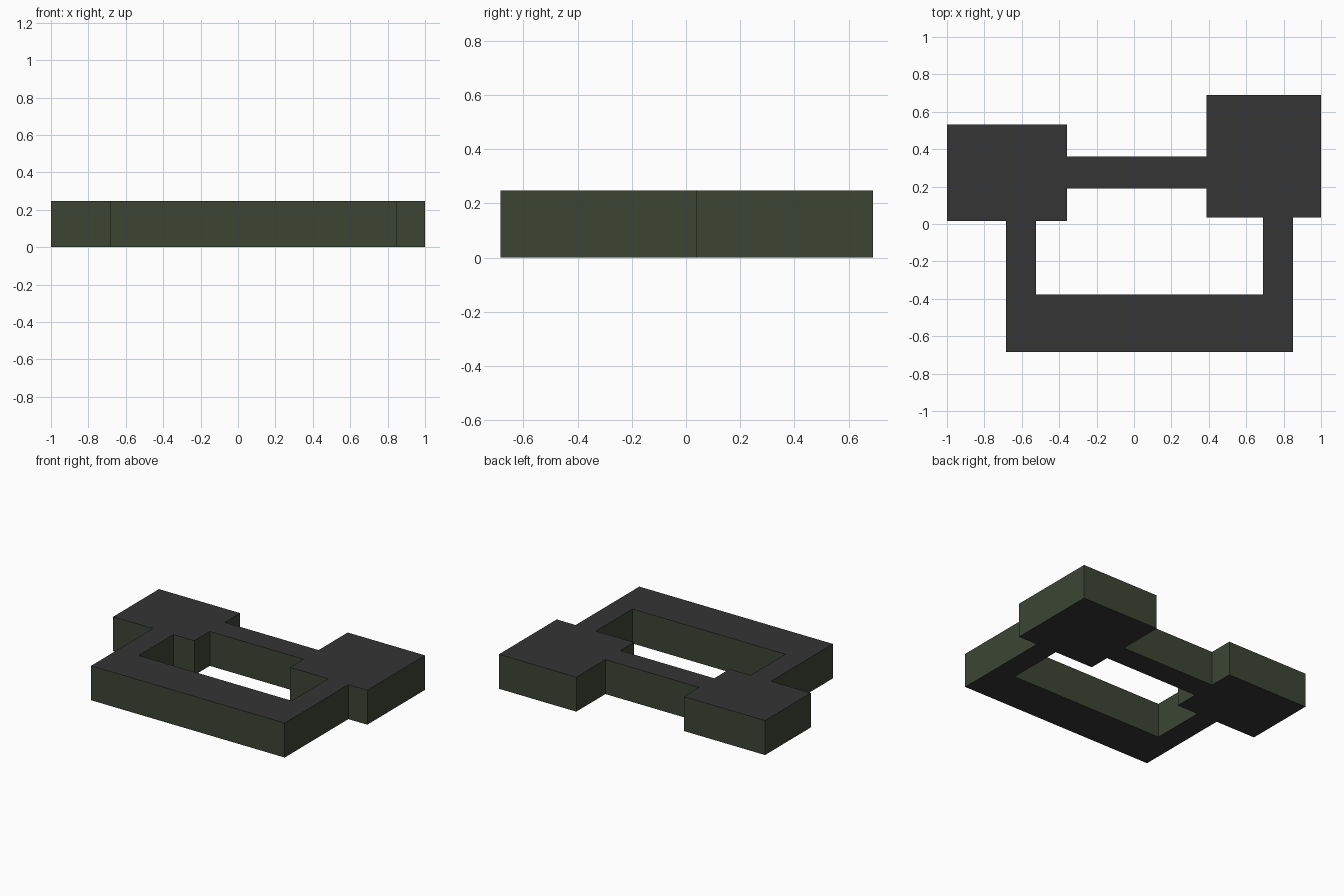
import bpy
import bmesh

cube = bpy.data.objects.get("Cube")
if cube:
    bpy.data.objects.remove(cube, do_unlink=True)

HEIGHT = 0.247


def make_material(name, rgb):
    mat = bpy.data.materials.new(name)
    mat.use_nodes = True
    colour = (*rgb, 1)
    mat.diffuse_color = colour
    mat.node_tree.nodes["Principled BSDF"].inputs["Base Color"].default_value = colour
    return mat


wall_green = make_material("wall green", (0.045, 0.060, 0.034))
roof_grey = make_material("roof grey", (0.035, 0.035, 0.035))

# Shared grid lines of the plan
front, court_front, back_right, back_left = -0.685, -0.378, 0.69, 0.533
left_block_x, right_block_x = 0.387, -0.357      # inner sides of the corner blocks
left_block_y, right_block_y = 0.036, 0.015       # front sides of the corner blocks
link_front, link_back = 0.19, 0.36               # narrow rear passage
wing_r, wing_r_in, wing_l_in, wing_l = -0.685, -0.523, 0.69, 0.85

# Outer wall line
outline = [
    (wing_r, front), (wing_l, front), (wing_l, left_block_y), (1, left_block_y),
    (1, back_right), (left_block_x, back_right), (left_block_x, link_back),
    (right_block_x, link_back), (right_block_x, back_left), (-1, back_left),
    (-1, right_block_y), (wing_r, right_block_y),
]
# Courtyard wall line
courtyard = [
    (wing_r_in, court_front), (wing_l_in, court_front), (wing_l_in, left_block_y),
    (left_block_x, left_block_y), (left_block_x, link_front),
    (right_block_x, link_front), (right_block_x, right_block_y),
    (wing_r_in, right_block_y),
]

# Fill the plan between both lines, then raise it into a closed block
bm = bmesh.new()
edges = []
for loop in (outline, courtyard):
    verts = [bm.verts.new((x, y, 0)) for x, y in loop]
    edges += [bm.edges.new((a, b)) for a, b in zip(verts, verts[1:] + verts[:1])]
bmesh.ops.triangle_fill(bm, edges=edges, use_beauty=True)
raised = bmesh.ops.extrude_face_region(bm, geom=bm.faces[:])["geom"]
bmesh.ops.translate(bm, vec=(0, 0, HEIGHT),
                    verts=[g for g in raised if isinstance(g, bmesh.types.BMVert)])
bmesh.ops.recalc_face_normals(bm, faces=bm.faces[:])

# Green walls, grey roof and underside
for face in bm.faces:
    face.material_index = 1 if abs(face.normal.z) > 0.5 else 0

mesh = bpy.data.meshes.new("courtyard_building")
bm.to_mesh(mesh)
bm.free()
mesh.materials.append(wall_green)
mesh.materials.append(roof_grey)
building = bpy.data.objects.new("courtyard_building", mesh)
bpy.context.collection.objects.link(building)
